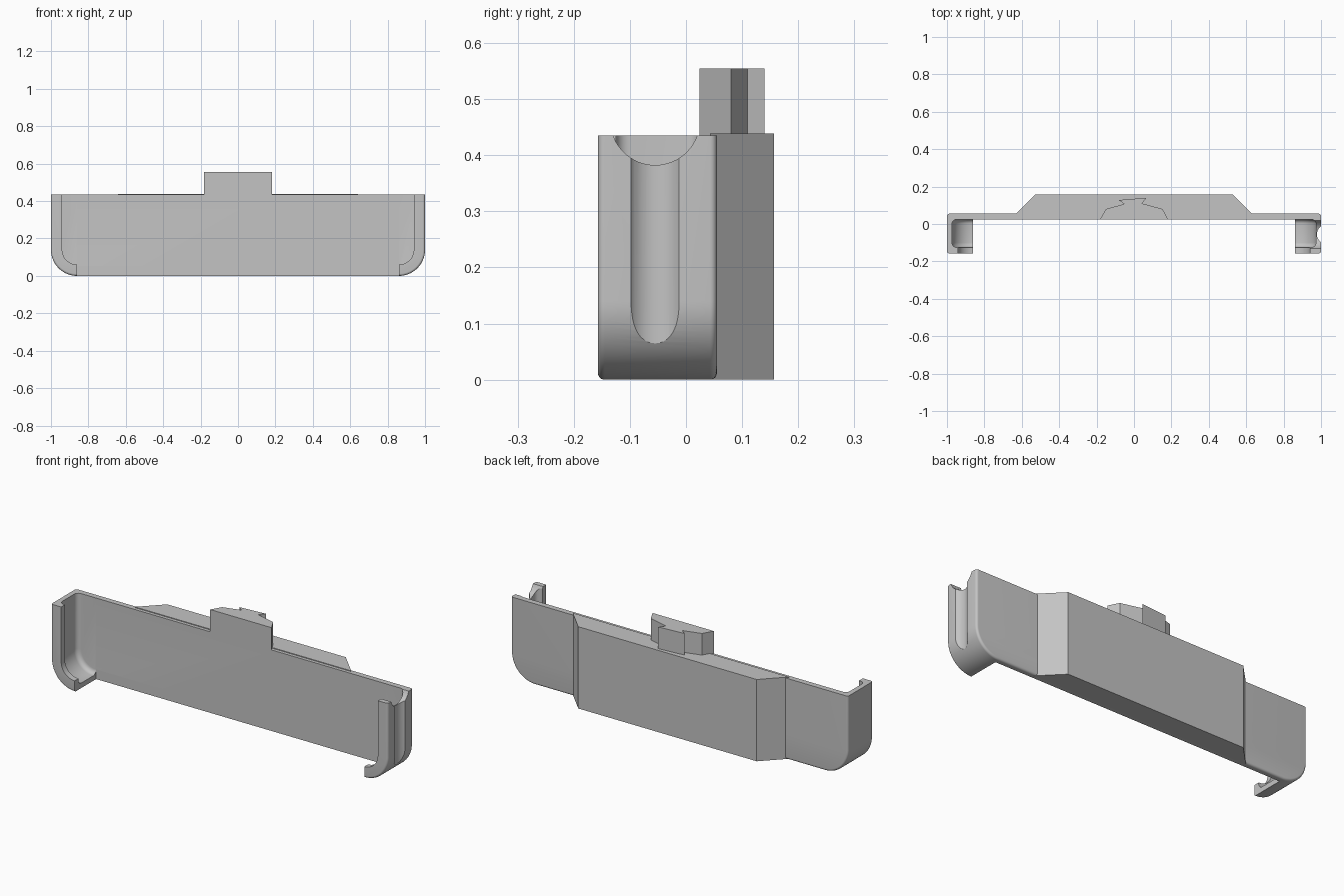
import bpy, bmesh
from math import sin, cos, pi

cube = bpy.data.objects.get("Cube")
if cube:
    bpy.data.objects.remove(cube, do_unlink=True)

grey = bpy.data.materials.new("plain grey")
grey.use_nodes = True
grey.diffuse_color = (0.55, 0.55, 0.55, 1)
grey.node_tree.nodes["Principled BSDF"].inputs["Base Color"].default_value = (0.55, 0.55, 0.55, 1)

TOP = 0.435      # top of the tray
CORNER = 0.14    # radius of its lower corners
FRONT, INNER, BACK = -0.157, 0.025, 0.055


def prism(name, points, axis, low, high, round_edges=None, radius=0.0):
    """Extrude a 2D outline along an axis, optionally rounding chosen edges."""
    def place(a, b, h):
        return {"x": (h, a, b), "y": (a, h, b), "z": (a, b, h)}[axis]
    bm = bmesh.new()
    face = bm.faces.new([bm.verts.new(place(a, b, low)) for a, b in points])
    moved = bmesh.ops.extrude_face_region(bm, geom=[face])["geom"]
    shift = place(0, 0, high - low)
    bmesh.ops.translate(bm, verts=[v for v in moved if isinstance(v, bmesh.types.BMVert)], vec=shift)
    bmesh.ops.recalc_face_normals(bm, faces=bm.faces)
    if round_edges:
        bmesh.ops.bevel(bm, geom=[e for e in bm.edges if round_edges(e)], offset=radius,
                        segments=6, profile=0.5, affect='EDGES')
    mesh = bpy.data.meshes.new(name)
    bm.to_mesh(mesh)
    bm.free()
    obj = bpy.data.objects.new(name, mesh)
    bpy.context.collection.objects.link(obj)
    mesh.materials.append(grey)
    return obj


def tray_outline(inset, top):
    """Straight-topped outline with round lower corners, shrunk by inset."""
    r, cx = CORNER - inset, 1 - CORNER
    arc = [(cx + r * cos(t * pi / 40), CORNER - r * sin(t * pi / 40)) for t in range(21)]
    right = [(1 - inset, top)] + arc
    return right + [(-x, z) for x, z in reversed(right)]


def circle(a, b, r, n=64):
    return [(a + r * cos(2 * pi * i / n), b + r * sin(2 * pi * i / n)) for i in range(n)]


def box(x, low, high):
    return [(-x, low), (x, low), (x, high), (-x, high)]


def rim(e):
    """Edges around the front and back outline, leaving the flat top alone."""
    a, b = (v.co for v in e.verts)
    return abs(a.y - b.y) < 1e-5 and abs(a.x - b.x) < 1.8


def back_rim(e):
    return rim(e) or (abs(e.verts[0].co.y - e.verts[1].co.y) < 1e-5 and e.verts[0].co.z < TOP)


# Tray: back plate with curled end caps
tray = prism("tray", tray_outline(0, TOP), "y", FRONT, BACK, rim, 0.012)

cutters = [
    prism("cavity_cutter", tray_outline(0.027, 0.7), "y", -0.125, INNER, back_rim, 0.025),
    prism("opening_cutter", tray_outline(0.06, 0.75), "y", -0.3, -0.08),
    prism("middle_cutter", box(1 - CORNER, -0.2, 0.8), "y", -0.4, INNER),
    # Left cap only: upright outer groove and round notch in the top edge
    prism("groove_cutter", circle(1.031, -0.055, 0.053), "z", -0.2, 0.8),
    prism("notch_cutter", circle(-0.055, 0.462, 0.0795), "x", 0.9, 1.2),
]
for cutter in cutters:
    cutter.hide_render = True
    mod = tray.modifiers.new(cutter.name, 'BOOLEAN')
    mod.operation, mod.solver, mod.object = 'DIFFERENCE', 'EXACT', cutter
    bpy.context.view_layer.objects.active = tray
    bpy.ops.object.modifier_apply(modifier=mod.name)
for cutter in cutters:
    bpy.data.objects.remove(cutter, do_unlink=True)

# Raised block behind the plate, with sloping ends
prism("back_block", [(-0.642, 0.043), (0.642, 0.043), (0.53, 0.157), (-0.53, 0.157)], "z", 0, 0.439)

# Notched tab standing on the top edge
prism("top_tab", [(-0.182, 0.024), (0.182, 0.024), (0.153, 0.08), (0.042, 0.11), (0.067, 0.14),
                  (-0.082, 0.128), (-0.052, 0.107), (-0.15, 0.08)], "z", 0.43, 0.555)

# Smooth the fillets, keep the edges crisp
bpy.ops.object.select_all(action='DESELECT')
tray.select_set(True)
bpy.context.view_layer.objects.active = tray
bpy.ops.object.shade_smooth_by_angle(angle=pi / 6)
